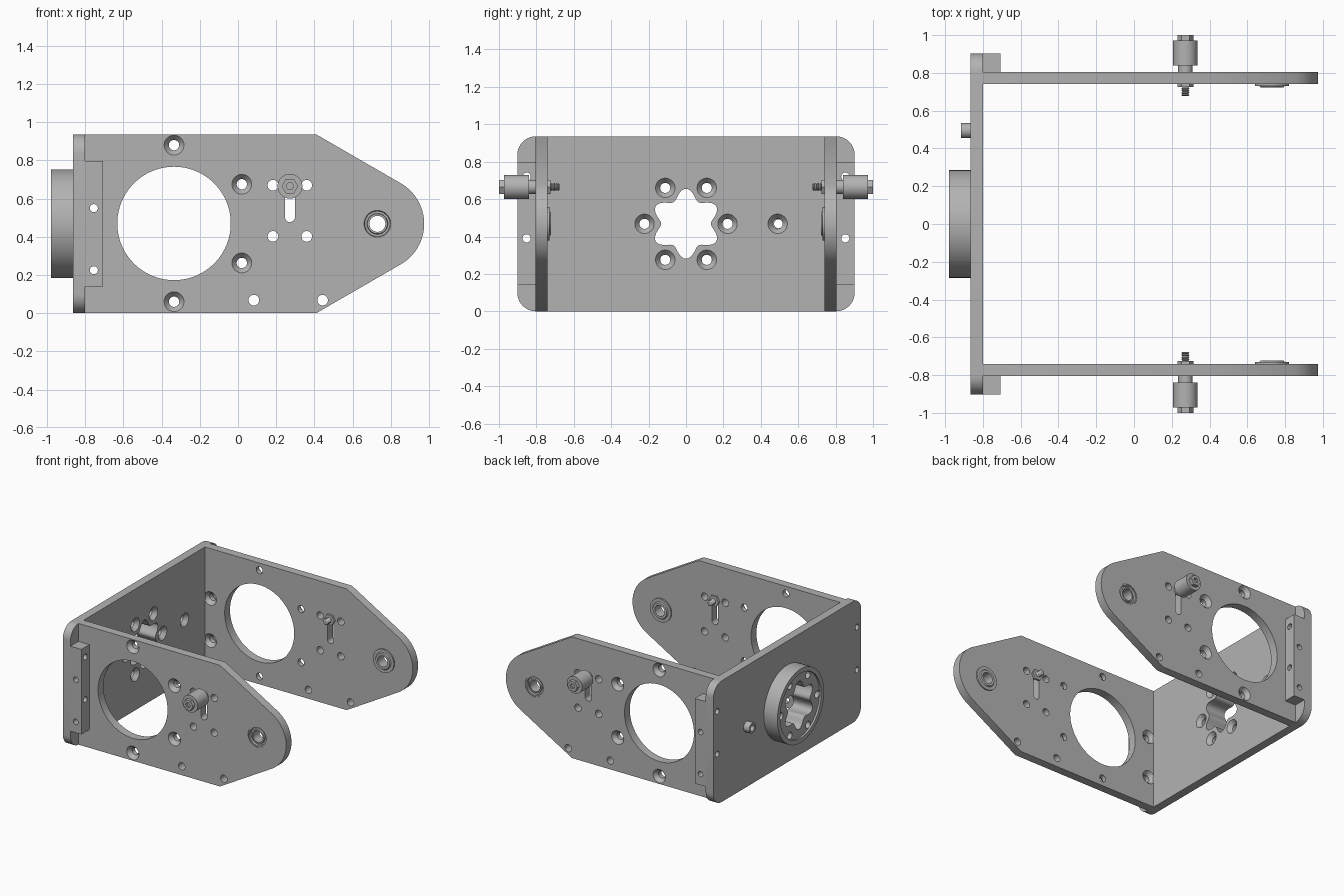
import bpy, bmesh
from math import sin, cos, pi, radians

if "Cube" in bpy.data.objects:
    bpy.data.objects.remove(bpy.data.objects["Cube"])

metal = bpy.data.materials.new("grey_metal")
metal.use_nodes = True
GREY = (0.45, 0.45, 0.45, 1)
metal.diffuse_color = GREY
metal.node_tree.nodes["Principled BSDF"].inputs["Base Color"].default_value = GREY

MID = 0.468                  # height of the main axis
TOP = 2 * MID
PLATE_IN, PLATE_OUT = 0.74, 0.805


# Frames: (u, v) lie in the face of a plate, t points outward
def side_frame(s):
    return lambda u, v, t: (u, s * t, v)


def back_frame(u, v, t):
    return (-t, u, v)


# 2D outlines
def arc(u, v, r, a0, a1, n):
    return [(u + r * cos(radians(a0 + (a1 - a0) * i / n)),
             v + r * sin(radians(a0 + (a1 - a0) * i / n))) for i in range(n + 1)]


def circle(u, v, r, n=48):
    return arc(u, v, r, 0, 360, n)[:-1]


def rounded_rect(hw, v0, v1, r):
    corners = [(hw - r, v1 - r, 0), (r - hw, v1 - r, 90),
               (r - hw, v0 + r, 180), (hw - r, v0 + r, 270)]
    return [p for u, v, a in corners for p in arc(u, v, r, a, a + 90, 10)]


def star(r, wave, n=96):
    out = []
    for i in range(n):
        a = 2 * pi * i / n
        k = r - wave * cos(6 * a)
        out.append((k * cos(a), MID + k * sin(a)))
    return out


# Solids are lofts through rings of points
def loft(bm, frame, rings, tube=False):
    loops = [[bm.verts.new(frame(u, v, t)) for u, v in pts] for pts, t in rings]
    pairs = list(zip(loops, loops[1:]))
    if tube:
        pairs.append((loops[-1], loops[0]))
    else:
        bm.faces.new(loops[0])
        bm.faces.new(loops[-1])
    n = len(loops[0])
    for a, b in pairs:
        for i in range(n):
            j = (i + 1) % n
            bm.faces.new((a[i], a[j], b[j], b[i]))


def prism(bm, frame, outline, t0, t1):
    loft(bm, frame, [(outline, t0), (outline, t1)])


def lathe(bm, frame, u, v, profile, n=48, tube=False):
    loft(bm, frame, [(circle(u, v, r, n), t) for r, t in profile], tube)


def finish(name, bm):
    bmesh.ops.recalc_face_normals(bm, faces=bm.faces)
    mesh = bpy.data.meshes.new(name)
    bm.to_mesh(mesh)
    bm.free()
    mesh.materials.append(metal)
    obj = bpy.data.objects.new(name, mesh)
    bpy.context.collection.objects.link(obj)
    return obj


def select_only(obj):
    bpy.ops.object.select_all(action='DESELECT')
    obj.select_set(True)
    bpy.context.view_layer.objects.active = obj


def smooth(obj):
    select_only(obj)
    bpy.ops.object.shade_smooth_by_angle(angle=radians(32))


def cut(obj, bm):
    cutter = finish("cutter", bm)
    cutter.hide_render = True
    mod = obj.modifiers.new("holes", 'BOOLEAN')
    mod.operation, mod.solver, mod.object = 'DIFFERENCE', 'EXACT', cutter
    select_only(obj)
    bpy.ops.object.modifier_apply(modifier=mod.name)
    bpy.data.objects.remove(cutter)
    smooth(obj)


def turned(name, frame, u, v, profile, n=48, tube=False):
    bm = bmesh.new()
    lathe(bm, frame, u, v, profile, n, tube)
    obj = finish(name, bm)
    smooth(obj)
    return obj


def sink(bm, frame, u, v, face, inward):
    """Countersunk hole: the cone opens at t = face and narrows along inward."""
    lathe(bm, frame, u, v, [(0.052, face - 0.02 * inward), (0.052, face),
                            (0.027, face + 0.03 * inward),
                            (0.027, face + 0.1 * inward)], 32)


# Back plate with lobed opening and countersunk bolt holes
BACK_IN, BACK_OUT = 0.80, 0.865
bolts = [(0.222 * cos(k * pi / 3), MID + 0.222 * sin(k * pi / 3)) for k in range(6)]
block_x_holes = [(s * 0.852, z) for s in (1, -1) for z in (0.39, 0.72)]

bm = bmesh.new()
prism(bm, back_frame, rounded_rect(0.902, 0, TOP, 0.1), BACK_IN, BACK_OUT)
back_plate = finish("back_plate", bm)
bm = bmesh.new()
prism(bm, back_frame, star(0.16, 0.027), 0.7, 1)
for u, v in bolts + [(0.49, MID)]:
    sink(bm, back_frame, u, v, BACK_IN, 1)
for u, v in block_x_holes:
    prism(bm, back_frame, circle(u, v, 0.022, 24), 0.7, 1)
cut(back_plate, bm)

# Round hub on the outside of the back plate
hub = turned("hub", back_frame, 0, MID, [(0.285, BACK_OUT), (0.285, 0.98),
                                         (0.25, 0.98), (0.25, 0.965)], 72)
bm = bmesh.new()
prism(bm, back_frame, star(0.16, 0.027), 0.8, 1.1)
for u, v in bolts:
    prism(bm, back_frame, circle(u, v, 0.027, 24), 0.8, 1.1)
cut(hub, bm)

# Small locating bush beside the hub
turned("locating_bush", back_frame, 0.495, MID,
       [(0.04, BACK_OUT), (0.04, 0.915), (0.024, 0.915), (0.024, BACK_OUT)], 32, True)

# Parts repeated on both sides
big_sinks = [(-0.335, 0.88), (-0.335, 0.06), (0.02, 0.675), (0.02, 0.263)]
plain_holes = [(u, v) for u in (0.183, 0.36) for v in (0.67, 0.402)]
plain_holes += [(0.083, 0.068), (0.443, 0.068)]
block_y_holes = [(-0.755, 0.55), (-0.755, 0.225)]
SLOT, SCREW_Z, PIVOT = 0.272, 0.665, 0.73

for label, s in (("left", 1), ("right", -1)):
    frame = side_frame(s)

    # Side plate with tapered round nose
    outline = [(-0.80, TOP), (-0.80, 0), (0.41, 0)]
    outline += arc(PIVOT, MID, 0.245, -60, 60, 32) + [(0.41, TOP)]
    bm = bmesh.new()
    prism(bm, frame, outline, PLATE_IN, PLATE_OUT)
    plate = finish(label + "_side_plate", bm)
    bm = bmesh.new()
    prism(bm, frame, circle(-0.335, 0.47, 0.297, 96), 0.6, 0.95)
    prism(bm, frame, circle(PIVOT, MID, 0.08), 0.6, 0.95)
    slot = arc(SLOT, SCREW_Z, 0.026, 0, 180, 12) + arc(SLOT, 0.503, 0.026, 180, 360, 12)
    prism(bm, frame, slot, 0.6, 0.95)
    for u, v in big_sinks:
        sink(bm, frame, u, v, PLATE_OUT, -1)
    for u, v in block_y_holes:
        sink(bm, frame, u, v, PLATE_IN, 1)
    for u, v in plain_holes:
        prism(bm, frame, circle(u, v, 0.028, 24), 0.6, 0.95)
    cut(plate, bm)

    # Corner block joining the plates
    bm = bmesh.new()
    prism(bm, frame, [(-0.80, 0.14), (-0.707, 0.14), (-0.707, 0.797), (-0.80, 0.797)],
          PLATE_OUT, 0.902)
    block = finish(label + "_corner_block", bm)
    bm = bmesh.new()
    for u, v in block_y_holes:
        prism(bm, frame, circle(u, v, 0.021, 24), 0.7, 1)
    for u, v in block_x_holes:
        if u * s > 0:
            prism(bm, back_frame, circle(u, v, 0.022, 24), 0.6, 0.9)
    cut(block, bm)

    # Flanged bearing in the nose
    turned(label + "_bearing", frame, PIVOT, MID,
           [(0.08, 0.80), (0.08, PLATE_IN), (0.09, PLATE_IN), (0.09, 0.73),
            (0.066, 0.73), (0.06, 0.722), (0.042, 0.722), (0.042, 0.80),
            (0.052, 0.80), (0.055, 0.788), (0.066, 0.788), (0.07, 0.80)], 48, True)

    # Roller on a screw through the slot
    turned(label + "_spacer", frame, SLOT, SCREW_Z, [(0.038, PLATE_OUT), (0.038, 0.84)])
    turned(label + "_roller", frame, SLOT, SCREW_Z, [(0.065, 0.84), (0.065, 0.972)])
    turned(label + "_screw_head", frame, SLOT, SCREW_Z,
           [(0.043, 0.972), (0.043, 1.0), (0.02, 1.0), (0.02, 0.982)], 6)
    turned(label + "_nut", frame, SLOT, SCREW_Z, [(0.043, 0.724), (0.043, PLATE_IN)], 6)
    thread = [(0.014, 0.677)]
    for k in range(4):
        thread += [(0.022, 0.682 + 0.012 * k), (0.016, 0.688 + 0.012 * k)]
    turned(label + "_screw_thread", frame, SLOT, SCREW_Z, thread + [(0.02, 0.85)], 24)
